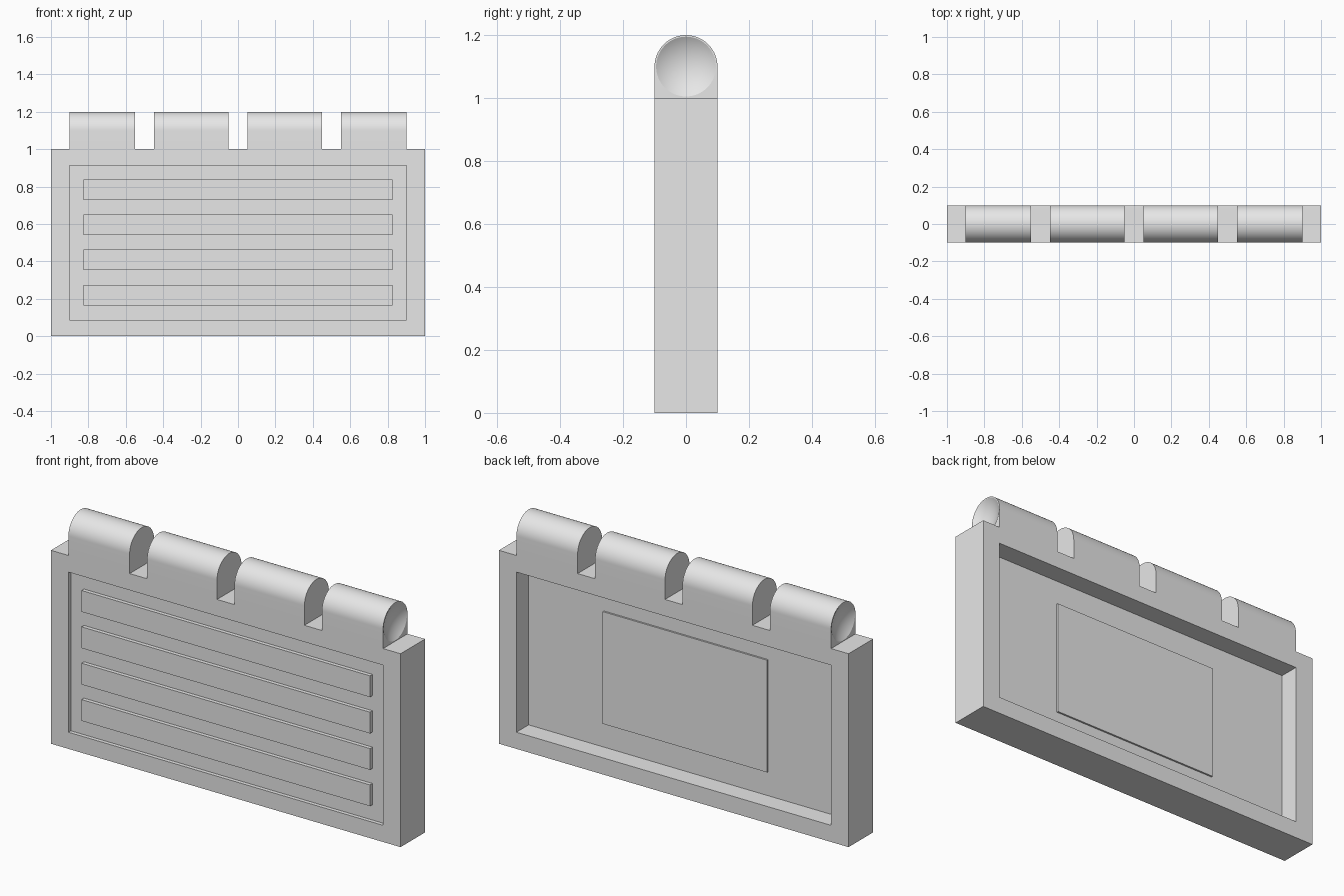
import bpy, bmesh, math
from mathutils import Matrix

cube = bpy.data.objects.get("Cube")
if cube:
    bpy.data.objects.remove(cube, do_unlink=True)

grey = bpy.data.materials.new("plain_grey")
grey.use_nodes = True
colour = (0.8, 0.8, 0.8, 1)
grey.diffuse_color = colour
grey.node_tree.nodes["Principled BSDF"].inputs["Base Color"].default_value = colour

HALF = 0.1         # half thickness of the panel
DISH_R, DISH_D = 0.095, 0.028


def finish(name, bm):
    bmesh.ops.recalc_face_normals(bm, faces=bm.faces)
    mesh = bpy.data.meshes.new(name)
    bm.to_mesh(mesh)
    bm.free()
    mesh.materials.append(grey)
    obj = bpy.data.objects.new(name, mesh)
    bpy.context.collection.objects.link(obj)
    return obj


def box_mesh(x0, x1, y0, y1, z0, z1):
    bm = bmesh.new()
    bmesh.ops.create_cube(bm, size=1)
    for v in bm.verts:
        v.co.x = x1 if v.co.x > 0 else x0
        v.co.y = y1 if v.co.y > 0 else y0
        v.co.z = z1 if v.co.z > 0 else z0
    return bm


def activate(obj):
    bpy.ops.object.select_all(action='DESELECT')
    obj.select_set(True)
    bpy.context.view_layer.objects.active = obj


# Panel with a shallow front recess and a deep back recess
bm = box_mesh(-1, 1, -HALF, HALF, 0, 1)
bm.normal_update()
for side, floor_y in ((-1, -0.08), (1, 0.0)):
    face = next(f for f in bm.faces if f.normal.y * side > 0.9)
    # first inset forms the rim, second one becomes the recess floor
    bmesh.ops.inset_region(bm, faces=[face], thickness=0.086, use_even_offset=True)
    for v in face.verts:
        v.co.x = math.copysign(0.9, v.co.x)
    wall = bmesh.ops.extrude_discrete_faces(bm, faces=[face])
    for v in wall["faces"][0].verts:
        v.co.y = floor_y
finish("panel", bm)

# Four horizontal bars, flush with the front rim
for i in range(4):
    z = 0.22 + i * 0.188
    finish(f"front_bar_{i + 1}",
           box_mesh(-0.825, 0.825, -HALF, -0.08, z - 0.055, z + 0.055))

# Thin raised plate on the back recess floor
finish("back_plate", box_mesh(-0.47, 0.47, 0, 0.009, 0.21, 0.79))


# Round-topped hinge knuckles
def knuckle(name, x0, x1, dish_side=0):
    bm = bmesh.new()
    steps = 40
    profile = [(HALF, 1.0)]
    for i in range(steps + 1):
        a = math.pi * i / steps
        profile.append((HALF * math.cos(a), 1.1 + HALF * math.sin(a)))
    profile.append((-HALF, 1.0))
    end = bm.faces.new([bm.verts.new((x0, y, z)) for y, z in profile])
    out = bmesh.ops.extrude_face_region(bm, geom=[end], use_keep_orig=True)
    for v in out["geom"]:
        if isinstance(v, bmesh.types.BMVert):
            v.co.x = x1
    obj = finish(name, bm)
    activate(obj)
    if dish_side:
        # shallow spherical dish in the outer end
        radius = (DISH_R ** 2 + DISH_D ** 2) / (2 * DISH_D)
        ball = bmesh.new()
        bmesh.ops.create_uvsphere(ball, u_segments=64, v_segments=64, radius=radius)
        ball.transform(Matrix.Translation((dish_side * (0.9 + radius - DISH_D), 0, 1.1))
                       @ Matrix.Rotation(math.pi / 2, 4, 'Y'))
        cutter = finish("dish_cutter", ball)
        cutter.hide_render = True
        mod = obj.modifiers.new("dish", 'BOOLEAN')
        mod.operation = 'DIFFERENCE'
        mod.solver = 'EXACT'
        mod.object = cutter
        bpy.ops.object.modifier_apply(modifier=mod.name)
        bpy.data.objects.remove(cutter, do_unlink=True)
    bpy.ops.object.shade_smooth_by_angle(angle=math.radians(22))


for side, label in ((-1, "right"), (1, "left")):
    for part, inner, outer in (("inner", 0.05, 0.45), ("outer", 0.55, 0.9)):
        x0, x1 = sorted((side * inner, side * outer))
        knuckle(f"{label}_{part}_knuckle", x0, x1, side if part == "outer" else 0)
